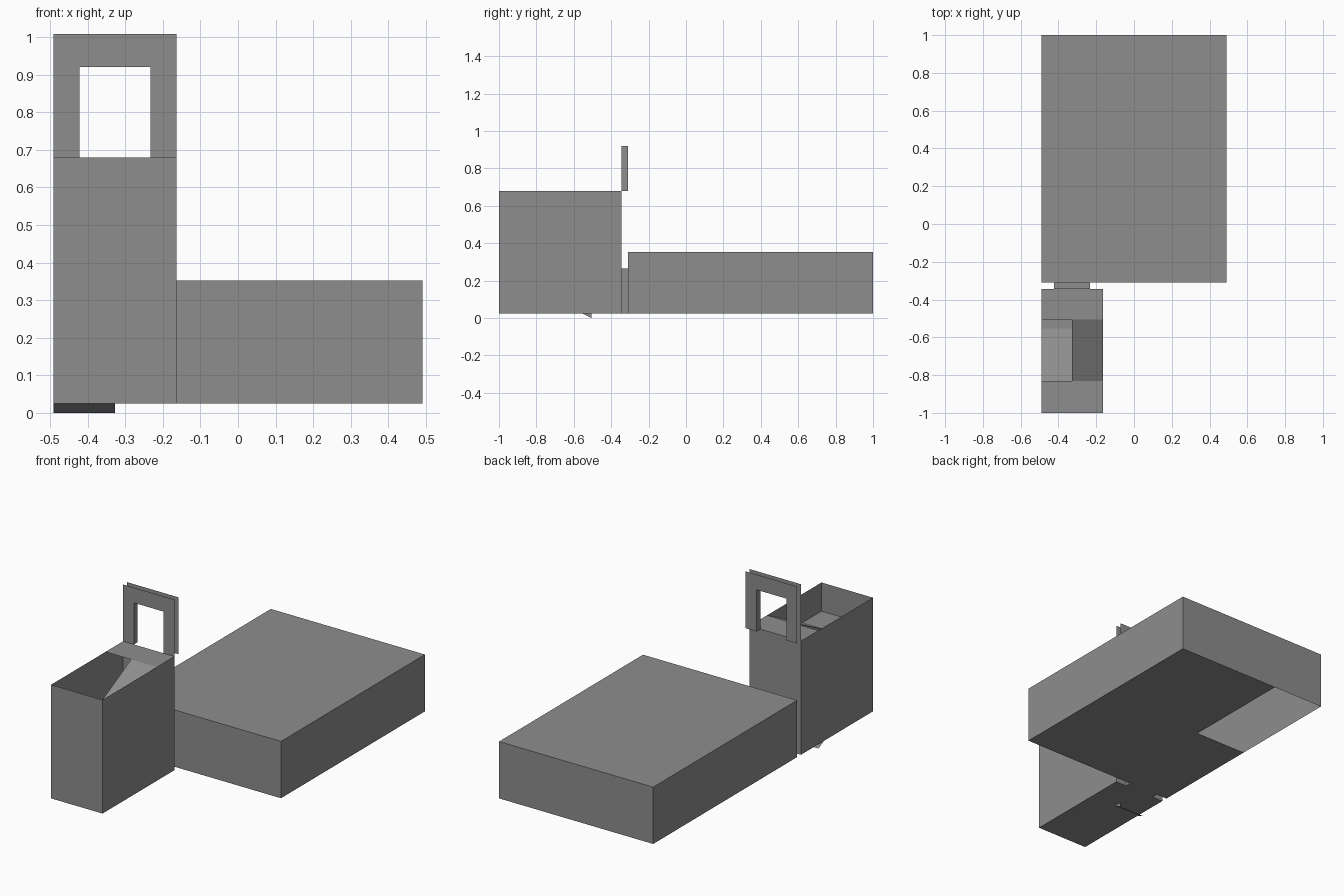
import bpy
import bmesh

if "Cube" in bpy.data.objects:
    bpy.data.objects.remove(bpy.data.objects["Cube"])

U = 0.3275                       # module size
Z0, Z1, Z2, Z3 = 0.025, 0.025 + U, 0.025 + 2 * U, 0.025 + 3 * U
XL, XR = -0.491, 0.491           # outer sides
XT = XL + U                      # right side of the tower
XM = XL + U / 2                  # tower middle
YF, YT, YB, YE = -1.0, -1.0 + 2 * U, 1.0 - 4 * U, 1.0
YS0, YS1 = -0.83, -0.505         # chute start and end
D0, D1, DH = XM - 0.095, XM + 0.095, 0.24   # doorway

grey = bpy.data.materials.new("plain_grey")
grey.diffuse_color = (0.27, 0.27, 0.27, 1)
grey.use_nodes = True
grey.node_tree.nodes["Principled BSDF"].inputs["Base Color"].default_value = grey.diffuse_color


def build(name, faces):
    """Make one object from flat polygons."""
    bm = bmesh.new()
    for f in faces:
        bm.faces.new([bm.verts.new(p) for p in f])
    bmesh.ops.remove_doubles(bm, verts=bm.verts, dist=0.0005)
    me = bpy.data.meshes.new(name)
    bm.to_mesh(me)
    bm.free()
    me.materials.append(grey)
    ob = bpy.data.objects.new(name, me)
    bpy.context.collection.objects.link(ob)
    return ob


def wall_x(x, y0, y1, z0, z1):
    return [(x, y0, z0), (x, y1, z0), (x, y1, z1), (x, y0, z1)]


def wall_y(y, x0, x1, z0, z1):
    return [(x0, y, z0), (x1, y, z0), (x1, y, z1), (x0, y, z1)]


def slab(x0, x1, y0, y1, z0, z1=None):
    """Horizontal sheet, or a slope running from z0 at y0 to z1 at y1."""
    z1 = z0 if z1 is None else z1
    return [(x0, y0, z0), (x1, y0, z0), (x1, y1, z1), (x0, y1, z1)]


def flip(face):
    return face[::-1]


def door_wall(y, x0, x1, z0, z1):
    """Upright sheet with a doorway open at its lower edge."""
    h = z0 + DH
    return [(x0, y, z0), (D0, y, z0), (D0, y, h), (D1, y, h),
            (D1, y, z0), (x1, y, z0), (x1, y, z1), (x0, y, z1)]


def lining(z):
    """Sides and head joining two doorways."""
    return [wall_x(D0, YT, YB, z, z + DH), flip(wall_x(D1, YT, YB, z, z + DH)),
            slab(D0, D1, YT, YB, z + DH)]


# Tower shell, open over the front part
build("tower", [
    wall_y(YF, XL, XT, Z0, Z2),
    flip(door_wall(YT, XL, XT, Z0, Z2)),
    flip(wall_x(XL, YF, YT, Z0, Z2)),
    wall_x(XT, YF, YT, Z0, Z2),
    flip(slab(XL, XT, YF, YT, Z0)),
    slab(XL, XT, YS1, YT, Z2),
])

# Landing, rising ramp, falling ramp and the divider between them
RISE = 0.165
ZL = Z2 - RISE
build("ramps", [
    slab(XL, XT, YF, YS0, ZL),
    slab(XM, XT, YS0, YS1, ZL, Z2),
    slab(XL, XM, YS0, YS1, RISE, 0.0),
    flip(wall_y(YS0, XL, XM, RISE, ZL)),
    [(XM, YS0, RISE), (XM, YS0, ZL), (XM, YS1, Z2), (XM, YS1, 0.0)],
])

# Window frame above the tower: two sheets joined by the opening lining
build("window_frame", [door_wall(YT, XL, XT, Z2, Z3),
                       flip(door_wall(YB, XL, XT, Z2, Z3))] + lining(Z2))

# Passage between tower and hall
build("passage", lining(Z0) + [flip(slab(D0, D1, YT, YB, Z0))])

# Low hall with a floor opening at the back left
YM = YE - 2 * U
build("hall", [
    door_wall(YB, XL, XR, Z0, Z1),
    flip(wall_y(YE, XL, XR, Z0, Z1)),
    flip(wall_x(XL, YB, YE, Z0, Z1)),
    wall_x(XR, YB, YE, Z0, Z1),
    slab(XL, XR, YB, YE, Z1),
    flip(slab(XL, XR, YB, YM, Z0)),
    flip(slab(XT, XR, YM, YE, Z0)),
])
